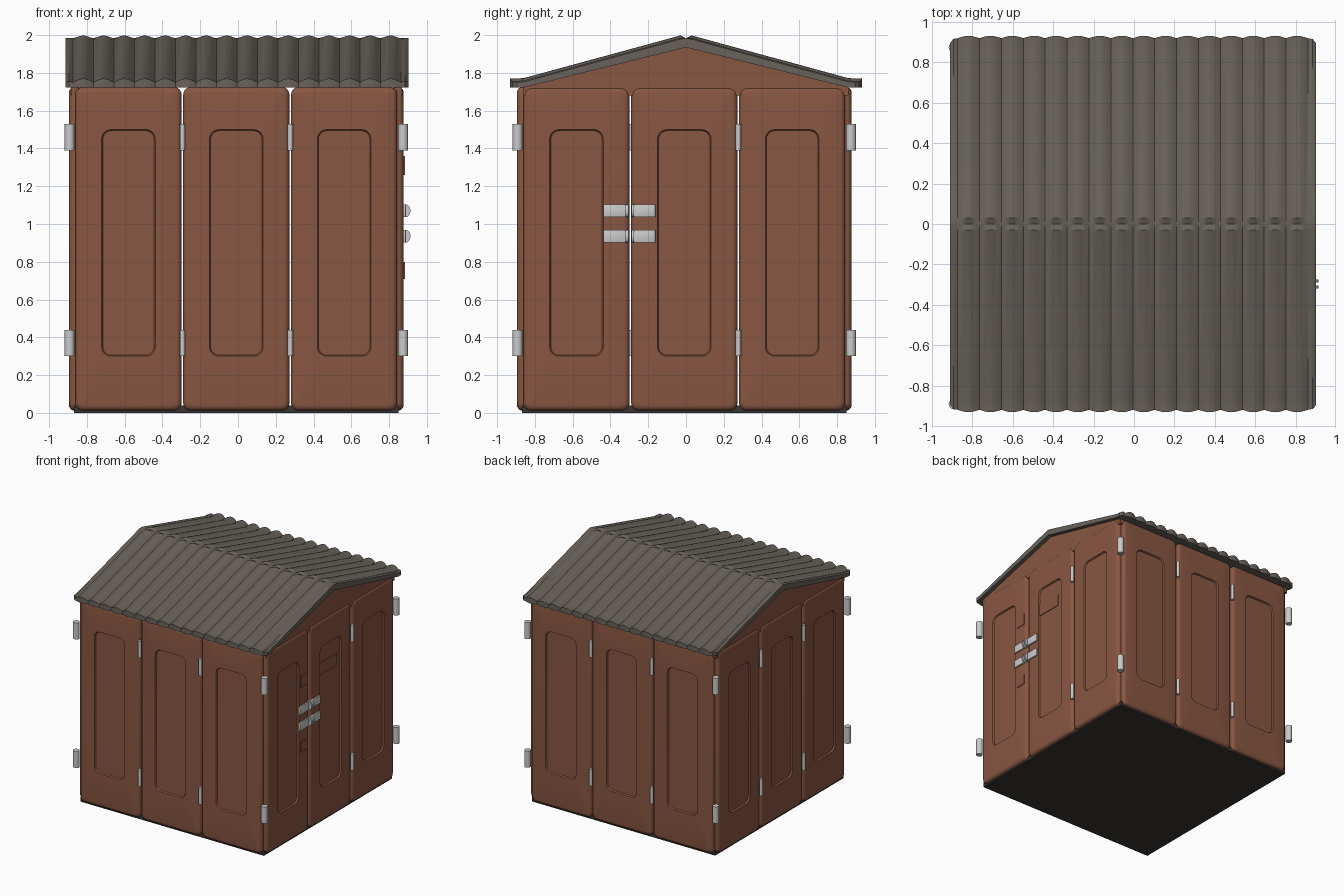
import bpy, bmesh, math
from mathutils import Matrix, Vector

if "Cube" in bpy.data.objects:
    bpy.data.objects.remove(bpy.data.objects["Cube"])

C = -0.009            # wall centre in x and y
H = 0.886             # distance from centre to outer wall face
PITCH = 0.571


def material(name, col):
    m = bpy.data.materials.new(name)
    m.diffuse_color = (*col, 1)
    m.use_nodes = True
    m.node_tree.nodes["Principled BSDF"].inputs["Base Color"].default_value = m.diffuse_color
    return m


WALL = material("wall_brown", (0.25, 0.095, 0.055))
ROOF = material("roof_grey", (0.14, 0.122, 0.103))
DARK = material("floor_dark", (0.04, 0.036, 0.033))


def finish(bm, name, mat=None, angle=30):
    bmesh.ops.recalc_face_normals(bm, faces=bm.faces)
    me = bpy.data.meshes.new(name)
    bm.to_mesh(me)
    bm.free()
    me.shade_smooth()
    me.set_sharp_from_angle(angle=math.radians(angle))
    if mat:
        me.materials.append(mat)
    return me


def place(name, me, matrix=Matrix()):
    ob = bpy.data.objects.new(name, me)
    bpy.context.collection.objects.link(ob)
    ob.matrix_world = matrix
    return ob


def wall_matrix(k, x=0, y=-H, z=0):
    """Frame on wall k: 0 front, 1 right, 2 back, 3 left."""
    return (Matrix.Translation((C, C, 0)) @ Matrix.Rotation(k * math.pi / 2, 4, 'Z')
            @ Matrix.Translation((x, y, z)))


def loft(bm, rings):
    """Skin a list of equal vertex rings and cap both ends."""
    vs = [[bm.verts.new(p) for p in r] for r in rings]
    n = len(vs[0])
    for a, b in zip(vs, vs[1:]):
        for i in range(n):
            bm.faces.new((a[i], a[(i + 1) % n], b[(i + 1) % n], b[i]))
    bm.faces.new(vs[0])
    bm.faces.new(vs[-1])


def rounded_ring(hw, z0, z1, r, y, seg=6):
    pts = []
    for q, (sx, z) in enumerate(((1, z1 - r), (-1, z1 - r), (-1, z0 + r), (1, z0 + r))):
        for i in range(seg + 1):
            a = (q + i / seg) * math.pi / 2
            pts.append((sx * (hw - r) + r * math.cos(a), y, z + r * math.sin(a)))
    return pts


def box(name, lo, hi, mat=None, bevel=0, seg=2):
    bm = bmesh.new()
    bmesh.ops.create_cube(bm, size=1)
    lo, hi = Vector(lo), Vector(hi)
    for v in bm.verts:
        v.co = (lo + hi) / 2 + Vector(a * b for a, b in zip(v.co, hi - lo))
    if bevel:
        bmesh.ops.bevel(bm, geom=bm.edges[:], offset=bevel, segments=seg,
                        profile=0.5, affect='EDGES')
    return finish(bm, name, mat)


def rod(name, r, length):
    bm = bmesh.new()
    bmesh.ops.create_cone(bm, cap_ends=True, segments=16, radius1=r, radius2=r, depth=length)
    return finish(bm, name, angle=40)


# Wall panel: rounded outer edge and a sunk central field
B, HW, Z0, Z1 = 0.03, 0.281, 0.012, 1.725
rings = [rounded_ring(HW, Z0, Z1, 0.04, 0.055)]
for i in range(6):
    a = i / 5 * math.pi / 2
    d = B * (1 - math.cos(a))
    rings.append(rounded_ring(HW - d, Z0 + d, Z1 - d, 0.04 - d * 0.5, B * (1 - math.sin(a))))
rings.append(rounded_ring(0.142, 0.3, 1.5, 0.05, 0))
rings.append(rounded_ring(0.136, 0.306, 1.494, 0.045, 0.012))
bm = bmesh.new()
loft(bm, rings)
panel = finish(bm, "wall_panel", WALL)

# Four walls with their hinges; the door split on the right has none
seam_rod = rod("seam_hinge", 0.0135, 0.14)
corner_rod = rod("corner_hinge", 0.026, 0.14)
for k, side in enumerate(("front", "right", "back", "left")):
    for i in (-1, 0, 1):
        name = "door" if k == 1 and i < 1 else "wall_panel"
        place(f"{side}_{name}", panel, wall_matrix(k, i * PITCH))
    for z in (0.37, 1.46):
        for s in (-1, 1):
            if (k, s) != (1, -1):
                place(f"{side}_seam_hinge", seam_rod,
                      wall_matrix(k, s * PITCH / 2, -H - 0.003, z))
        place(f"{side}_corner_hinge", corner_rod, wall_matrix(k, H - 0.003, -H + 0.003, z))

# Floor slab
place("floor", box("floor", (C - 0.86, C - 0.86, 0), (C + 0.86, C + 0.86, 0.04), DARK))

# Gable triangles
for name, x in (("right_gable", C + H - 0.05), ("left_gable", C - H + 0.01)):
    bm = bmesh.new()
    tri = ((-0.86, 1.68), (0.86, 1.68), (0.86, 1.73), (0, 1.945), (-0.86, 1.73))
    loft(bm, [[(x + dx, y, z) for y, z in tri] for dx in (0, 0.04)])
    place(name, finish(bm, name, WALL))


# Roof: ridged cross-section swept along x with a scalloped top
def roof_section(x, b, cut=0):
    half = [(0.03, 1.978 + 0.02 * b), (0.86, 1.752 + 0.02 * b),
            (0.92 - cut + 0.012 * b, 1.75 + 0.02 * b),
            (0.92 - cut + 0.012 * b, 1.722), (0.86, 1.722)]
    right = [(x, y, z) for y, z in half]
    left = [(x, -y, z) for y, z in reversed(half)]
    return [(x, 0, 1.984)] + right + [(x, 0, 1.935)] + left


STEP, ARCS, SEG = 0.1085, 16, 6
start = -0.874
cols = [roof_section(-0.912, 0, 0.025), roof_section(-0.895, 0.35, 0.008)]
for i in range(ARCS * SEG + 1):
    b = math.sin(math.pi * (i % SEG) / SEG)
    cols.append(roof_section(start + STEP * i / SEG, b))
cols += [roof_section(0.885, 0.35, 0.008), roof_section(0.902, 0, 0.025)]
bm = bmesh.new()
loft(bm, cols)
place("roof", finish(bm, "roof", ROOF, 25))

# Door handles: flat straps with rounded hasp tabs at the split
X = C + H
for z in (0.935, 1.07):
    for name, y0, y1 in (("left", -0.437, -0.318), ("right", -0.276, -0.162)):
        place(f"{name}_handle_strap",
              box("handle_strap", (X - 0.01, y0, z - 0.034), (X + 0.012, y1, z + 0.034), None, 0.004))
    for y in (-0.312, -0.282):
        bm = bmesh.new()
        arc = [(X + 0.01 + 0.026 * math.cos(a), z + 0.034 * math.sin(a))
               for a in [math.pi * (i / 10 - 0.5) for i in range(11)]]
        prof = [(X - 0.02, z - 0.034)] + arc + [(X - 0.02, z + 0.034)]
        loft(bm, [[(px, y + dy, pz) for px, pz in prof] for dy in (-0.007, 0.007)])
        place("hasp_tab", finish(bm, "hasp_tab"))

# Small cover plates on the doors
for name, y0, y1, z0, z1 in (("upper_plate", -0.415, -0.325, 1.26, 1.36),
                             ("lower_plate", -0.415, -0.325, 0.71, 0.80),
                             ("notice_plate", -0.145, 0.085, 1.26, 1.36)):
    depth = 0.012 if name == "notice_plate" else 0
    place(name, box(name, (X - 0.03, y0, z0), (X + 0.006 - depth, y1, z1), WALL))
